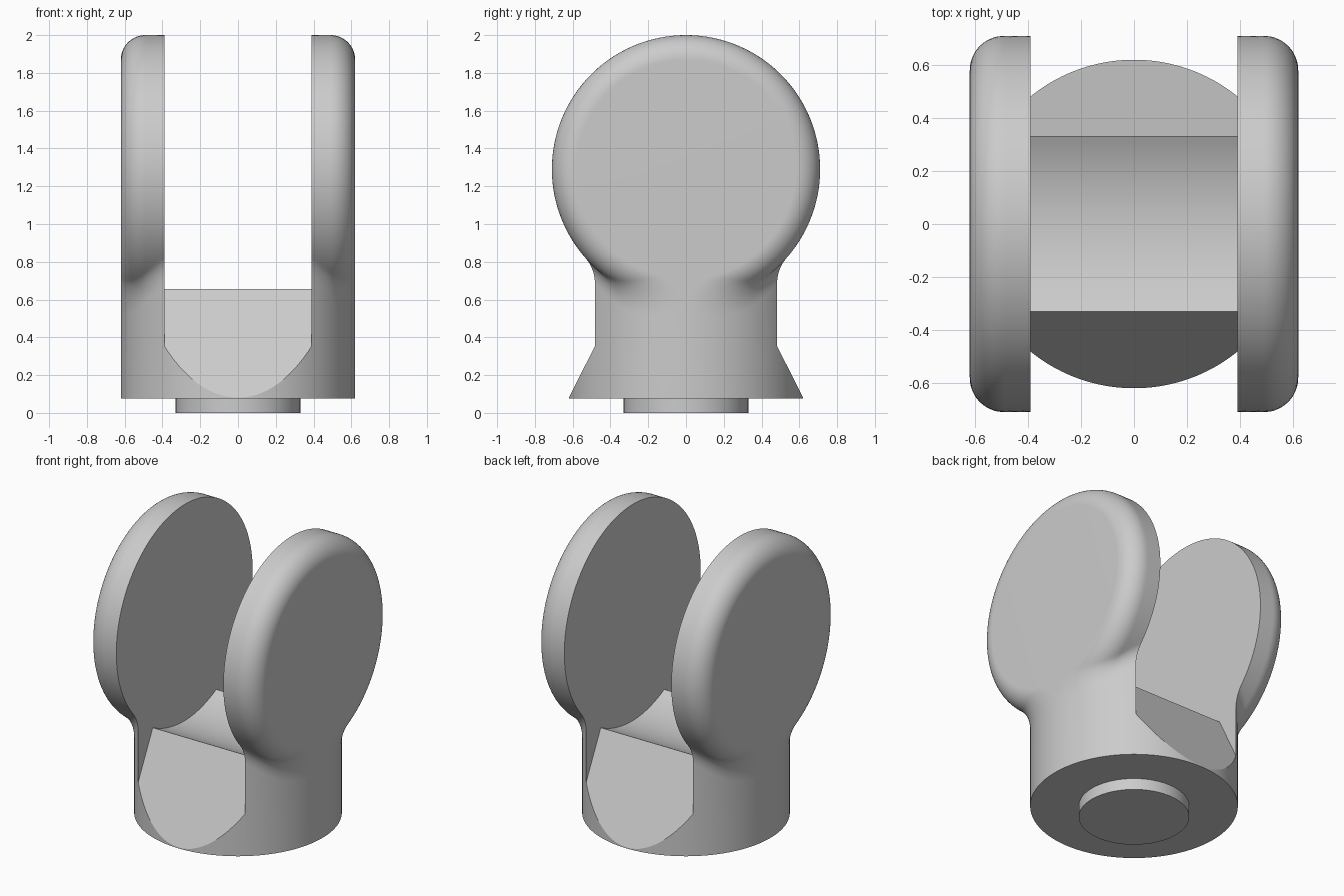
import bpy, bmesh
from math import sqrt, sin, cos, atan2, radians, pi, asin, acos

if "Cube" in bpy.data.objects:
    bpy.data.objects.remove(bpy.data.objects["Cube"], do_unlink=True)

BASE_R, BASE_Z = 0.62, 0.075     # round base and its underside
DISC_R, DISC_Z = 0.71, 1.29      # cheek discs
GAP = 0.39                       # half width of the slot
ROUND, FILLET = 0.13, 0.21       # outer rim rounding, neck fillet
LIP_Y, LIP_Z = 0.33, 0.655       # top edge of the sloped saddle faces
SLOPE = 1.98

grey = bpy.data.materials.new("plain grey")
grey.use_nodes = True
grey.diffuse_color = (0.6, 0.6, 0.6, 1)
grey.node_tree.nodes["Principled BSDF"].inputs["Base Color"].default_value = (0.6, 0.6, 0.6, 1)


def finish(obj):
    obj.data.materials.append(grey)
    bpy.ops.object.select_all(action='DESELECT')
    obj.select_set(True)
    bpy.context.view_layer.objects.active = obj
    bpy.ops.object.shade_smooth_by_angle(angle=radians(24))


def loft(name, stations, outline, capped):
    """Skin the closed (y, z) outlines found at each x station."""
    bm = bmesh.new()
    rings = [[bm.verts.new((x, y, z)) for y, z in outline(x)] for x in stations]
    for a, b in zip(rings, rings[1:]):
        for i in range(len(a)):
            bm.faces.new((a[i - 1], a[i], b[i], b[i - 1]))
    if capped:
        bm.faces.new(rings[0])
        bm.faces.new(rings[-1])
    bmesh.ops.recalc_face_normals(bm, faces=bm.faces)
    mesh = bpy.data.meshes.new(name)
    bm.to_mesh(mesh)
    bm.free()
    obj = bpy.data.objects.new(name, mesh)
    bpy.context.collection.objects.link(obj)
    finish(obj)
    return obj


def half_width(x):
    return sqrt(max(BASE_R ** 2 - x * x, 1e-6))


def cheek_outline(x):
    # Neck wall, concave fillet, then the disc rim; mirrored in y
    w, x = half_width(x), abs(x)
    over = max(0, x - (BASE_R - ROUND))
    r = DISC_R - ROUND + sqrt(max(ROUND ** 2 - over ** 2, 0))
    cy = w + FILLET
    drop = sqrt((r + FILLET) ** 2 - cy ** 2)
    a = atan2(drop, cy)
    half = [(w, BASE_Z)]
    for i in range(13):
        t = pi - a * i / 12
        half.append((cy + FILLET * cos(t), DISC_Z - drop + FILLET * sin(t)))
    for i in range(1, 49):
        t = -a + (pi / 2 + a) * i / 48
        half.append((r * cos(t), DISC_Z + r * sin(t)))
    return half + [(-y, z) for y, z in half[-2::-1]]


def saddle_outline(x):
    # Scooped top between two sloping faces, ending on the round base wall
    w = half_width(x)
    z_wall = LIP_Z - SLOPE * (w - LIP_Y)
    scoop = sqrt(LIP_Y ** 2 + (DISC_Z - LIP_Z) ** 2)
    a = asin(LIP_Y / scoop)
    arc = [a * (1 - i / 12) for i in range(25)]
    top = [(scoop * sin(t), DISC_Z - scoop * cos(t)) for t in arc]
    return [(w, BASE_Z), (w, z_wall)] + top + [(-w, z_wall), (-w, BASE_Z)]


# Two cheeks with round discs
turn = acos(GAP / BASE_R)
for name, side in (("left_cheek", 1), ("right_cheek", -1)):
    loft(name, [side * BASE_R * cos(turn * (1 - i / 36)) for i in range(37)],
         cheek_outline, True)

# Saddle between the cheeks
turn = asin(GAP / BASE_R)
loft("saddle", [BASE_R * sin(turn * (i / 24 - 1)) for i in range(49)],
     saddle_outline, False)

# Short peg underneath
bpy.ops.mesh.primitive_cylinder_add(vertices=96, radius=0.33, depth=0.09,
                                    location=(0, 0, 0.045))
bpy.context.object.name = "bottom_peg"
finish(bpy.context.object)
